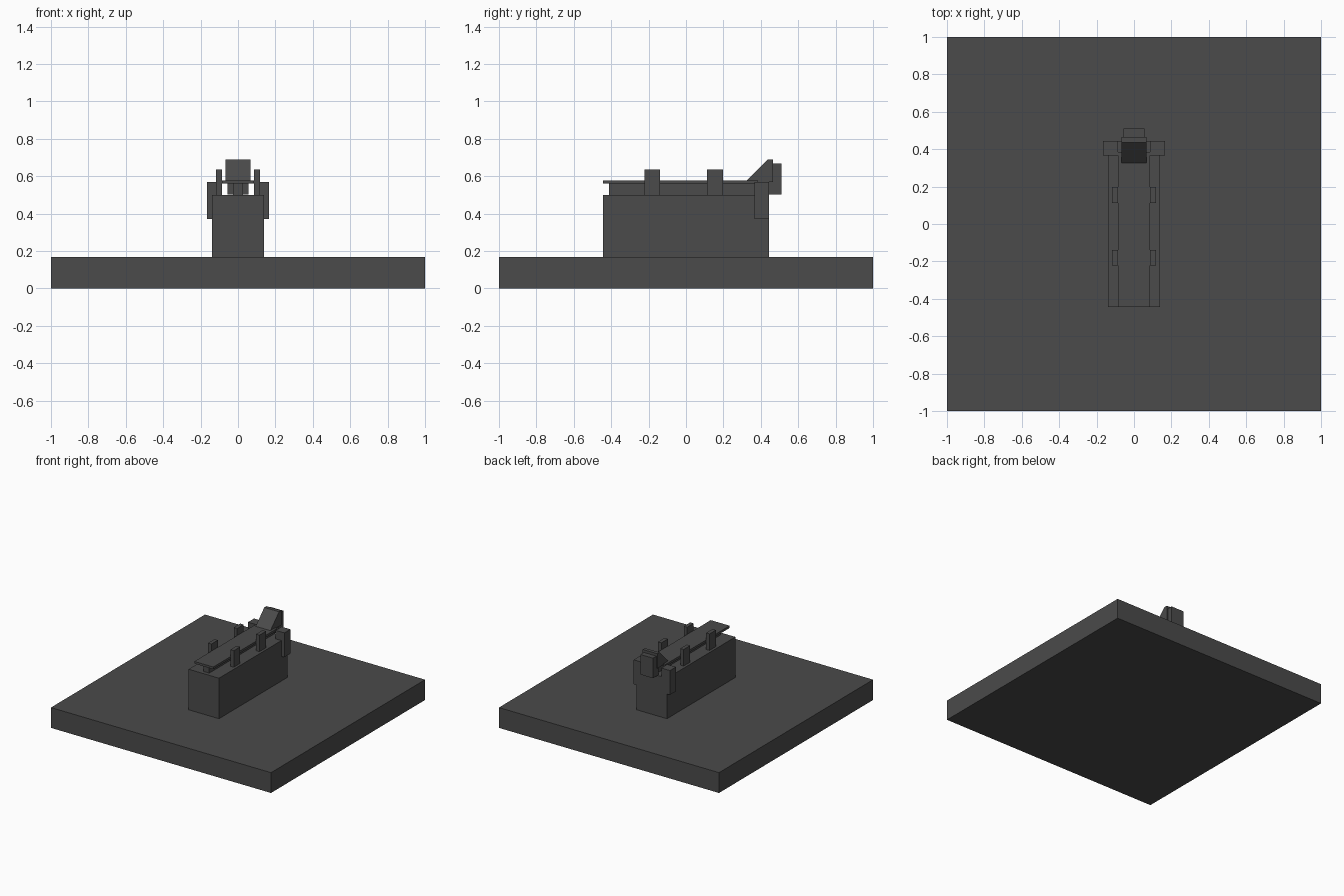
import bpy, bmesh

if "Cube" in bpy.data.objects:
    bpy.data.objects.remove(bpy.data.objects["Cube"])

dark = bpy.data.materials.new("dark_grey")
dark.diffuse_color = (0.07, 0.07, 0.07, 1)
dark.use_nodes = True
dark.node_tree.nodes["Principled BSDF"].inputs["Base Color"].default_value = dark.diffuse_color


def extrude_x(name, profile, x0, x1):
    """Extrude a (y, z) profile from x0 to x1."""
    bm = bmesh.new()
    face = bm.faces.new([bm.verts.new((x0, y, z)) for y, z in profile])
    ext = bmesh.ops.extrude_face_region(bm, geom=[face])
    verts = [v for v in ext["geom"] if isinstance(v, bmesh.types.BMVert)]
    bmesh.ops.translate(bm, verts=verts, vec=(x1 - x0, 0, 0))
    bmesh.ops.recalc_face_normals(bm, faces=bm.faces)
    mesh = bpy.data.meshes.new(name)
    bm.to_mesh(mesh)
    bm.free()
    mesh.materials.append(dark)
    obj = bpy.data.objects.new(name, mesh)
    bpy.context.collection.objects.link(obj)
    return obj


def box(name, x, y, z):
    return extrude_x(name, [(y[0], z[0]), (y[1], z[0]), (y[1], z[1]), (y[0], z[1])], *x)


def mirror(obj):
    obj.modifiers.new("mirror", 'MIRROR')


# floor slab and pedestal
box("floor_slab", (-1, 1), (-1, 1), (0, 0.167))
box("pedestal", (-0.138, 0.138), (-0.444, 0.444), (0.167, 0.5))

# table top on its central rail
box("support_rail", (-0.027, 0.027), (-0.412, 0.444), (0.5, 0.56))
box("table_top", (-0.086, 0.086), (-0.444, 0.386), (0.56, 0.578))

# side clips, two pairs
for name, y in (("front_clip", (-0.222, -0.138)), ("rear_clip", (0.112, 0.197))):
    mirror(box(name, (0.086, 0.117), y, (0.5, 0.636)))

# rear brackets hooked over the pedestal's edges
mirror(box("rear_bracket", (0.086, 0.165), (0.366, 0.444), (0.37, 0.57)))

# sloped headrest and its back plate
extrude_x("headrest", [(0.325, 0.57), (0.325, 0.578), (0.437, 0.69),
                       (0.466, 0.69), (0.466, 0.57)], -0.067, 0.067)
box("back_plate", (-0.057, 0.057), (0.44, 0.51), (0.503, 0.668))
